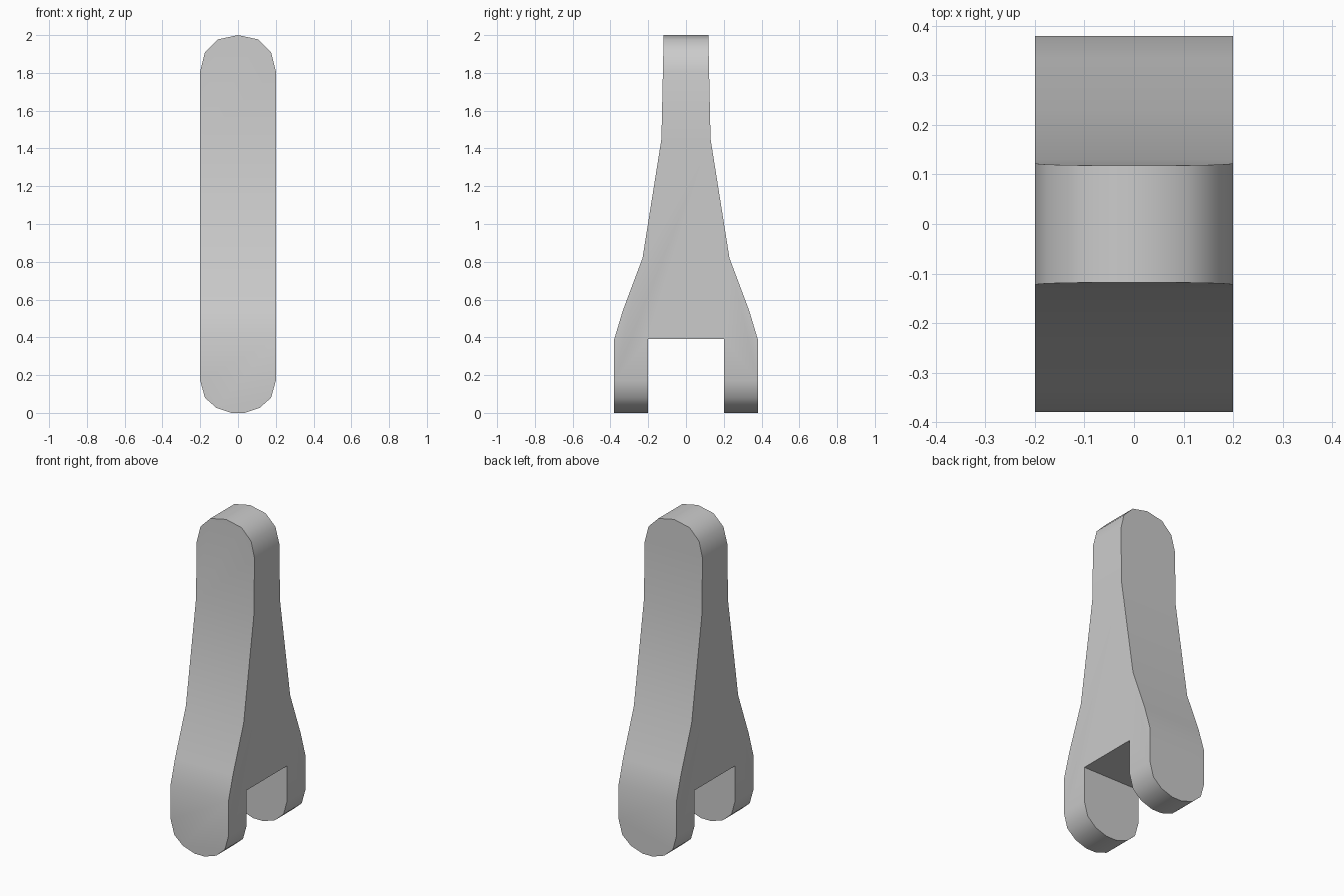
import bpy
import bmesh
from mathutils import Vector

if "Cube" in bpy.data.objects:
    bpy.data.objects.remove(bpy.data.objects["Cube"], do_unlink=True)

HALF_WIDTH = 0.2

# Plain grey material
grey = bpy.data.materials.new("plain grey")
grey.use_nodes = True
colour = (0.6, 0.6, 0.6, 1)
grey.diffuse_color = colour
grey.node_tree.nodes["Principled BSDF"].inputs["Base Color"].default_value = colour

# Side profile (y, z): tapered body with a slot between two legs
half = [(0.2, 0.39), (0.2, 0), (0.38, 0), (0.38, 0.39), (0.335, 0.54),
        (0.23, 0.82), (0.13, 1.45), (0.118, 2)]
profile = half + [(-y, z) for y, z in reversed(half)]

bm = bmesh.new()
side = bm.faces.new([bm.verts.new((-HALF_WIDTH, y, z)) for y, z in profile])
extruded = bmesh.ops.extrude_face_region(bm, geom=[side], use_keep_orig=True)
moved = [g for g in extruded["geom"] if isinstance(g, bmesh.types.BMVert)]
bmesh.ops.translate(bm, verts=moved, vec=(2 * HALF_WIDTH, 0, 0))
bmesh.ops.recalc_face_normals(bm, faces=bm.faces)


def trim(a, b, sign):
    """Cut off everything outside the outline edge a-b and close the hole."""
    mid_z = 1
    normal = Vector((b[1] - a[1], 0, a[0] - b[0]))
    if normal.dot(Vector((a[0], 0, a[1] - mid_z))) < 0:
        normal.negate()
    normal.x *= sign
    cut = bmesh.ops.bisect_plane(
        bm, geom=bm.verts[:] + bm.edges[:] + bm.faces[:], dist=1e-5,
        plane_co=(sign * a[0], 0, a[1]), plane_no=normal, clear_outer=True)
    edges = [g for g in cut["geom_cut"] if isinstance(g, bmesh.types.BMEdge)]
    bmesh.ops.holes_fill(bm, edges=edges, sides=0)


# Rounded top and feet, trimmed facet by facet on both sides
top = [(0.2, 1.81), (0.175, 1.91), (0.108, 1.977), (0, 2)]
foot = [(0.2, 0.17), (0.175, 0.08), (0.115, 0.027), (0.035, 0)]
for outline in (top, foot):
    for a, b in zip(outline, outline[1:]):
        for sign in (1, -1):
            trim(a, b, sign)

bmesh.ops.remove_doubles(bm, verts=bm.verts, dist=1e-4)
bmesh.ops.recalc_face_normals(bm, faces=bm.faces)

mesh = bpy.data.meshes.new("forked_link")
bm.to_mesh(mesh)
bm.free()
mesh.materials.append(grey)
link = bpy.data.objects.new("forked_link", mesh)
bpy.context.collection.objects.link(link)

# Smooth the gentle facets, keep the corners sharp
bpy.ops.object.select_all(action="DESELECT")
link.select_set(True)
bpy.context.view_layer.objects.active = link
bpy.ops.object.shade_smooth_by_angle(angle=0.7)
